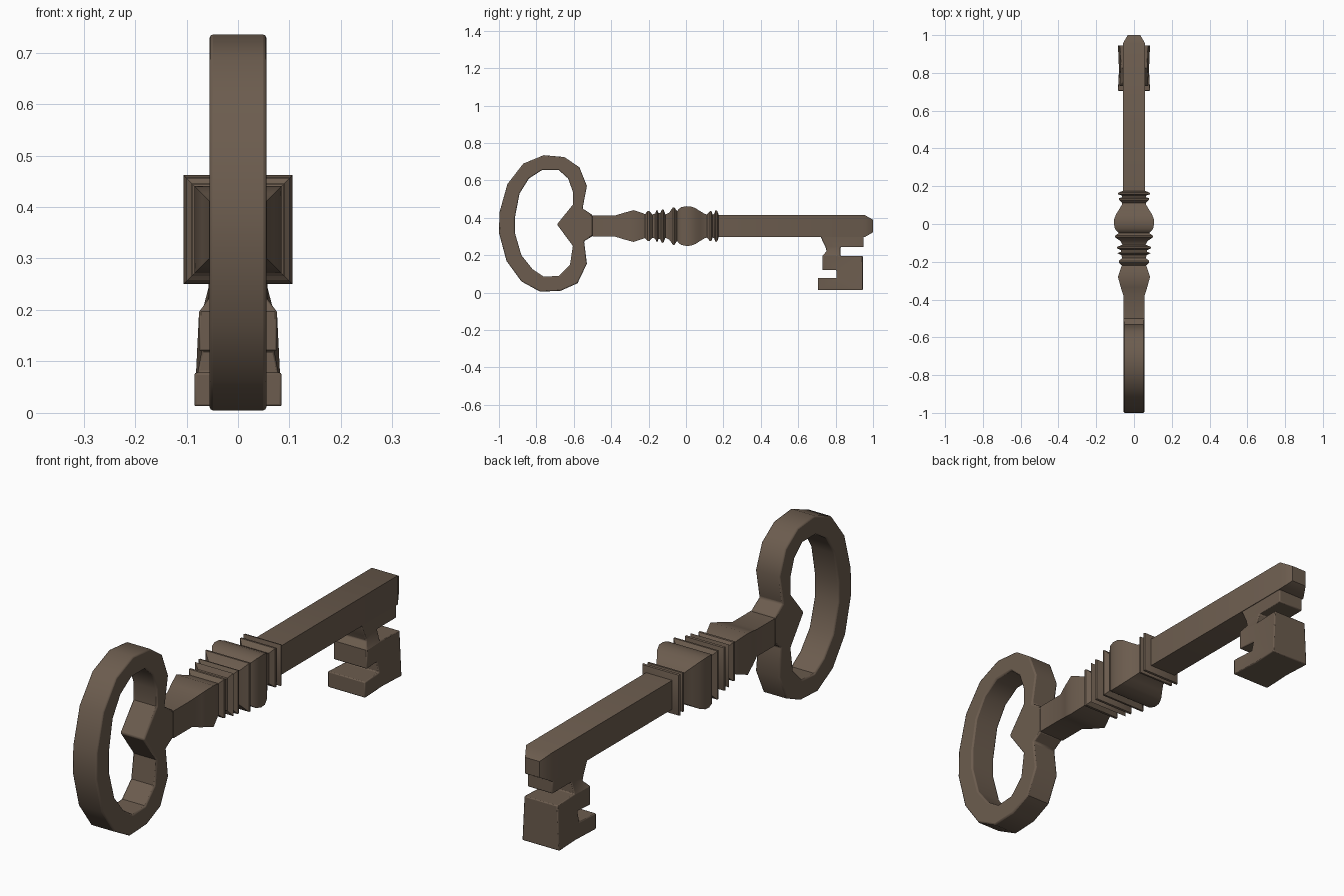
import bpy, bmesh, math

if "Cube" in bpy.data.objects:
    bpy.data.objects.remove(bpy.data.objects["Cube"])

AXIS_Z = 0.356  # height of the shaft centre line

bronze = bpy.data.materials.new("dark bronze")
bronze.diffuse_color = (0.15, 0.108, 0.077, 1)
bronze.use_nodes = True
bronze.node_tree.nodes["Principled BSDF"].inputs["Base Color"].default_value = bronze.diffuse_color


def finish(bm, name, bevel=0.0, angle=35):
    bmesh.ops.recalc_face_normals(bm, faces=bm.faces)
    mesh = bpy.data.meshes.new(name)
    bm.to_mesh(mesh)
    bm.free()
    ob = bpy.data.objects.new(name, mesh)
    bpy.context.collection.objects.link(ob)
    mesh.materials.append(bronze)
    bpy.ops.object.select_all(action='DESELECT')
    bpy.context.view_layer.objects.active = ob
    ob.select_set(True)
    if bevel:
        mod = ob.modifiers.new("soft edges", 'BEVEL')
        mod.width = bevel
        mod.segments = 2
        mod.limit_method = 'ANGLE'
        mod.angle_limit = math.radians(50)
    bpy.ops.object.shade_smooth_by_angle(angle=math.radians(angle))
    return ob


def plate(name, loops, half_width, bevel=0.0):
    """Fill side outlines (y, z), then thicken them along x."""
    bm = bmesh.new()
    for loop in loops:
        vs = [bm.verts.new((0, y, z)) for y, z in loop]
        for a, b in zip(vs, vs[1:] + vs[:1]):
            bm.edges.new((a, b))
    bmesh.ops.triangle_fill(bm, use_beauty=True, edges=bm.edges[:])
    left = bm.verts[:]
    ext = bmesh.ops.extrude_face_region(bm, geom=bm.faces[:], use_keep_orig=True)
    right = [g for g in ext["geom"] if isinstance(g, bmesh.types.BMVert)]
    for group, sign in ((left, -1), (right, 1)):
        for v in group:
            v.co.x = sign * half_width(v.co.y, v.co.z)
    return finish(bm, name, bevel)


def square_turning(name, profile):
    """Square rings along y; profile holds (y, half size)."""
    bm = bmesh.new()
    rings = [[bm.verts.new((sx * h, y, AXIS_Z + sz * h))
              for sx, sz in ((-1, -1), (1, -1), (1, 1), (-1, 1))] for y, h in profile]
    for a, b in zip(rings, rings[1:]):
        for i in range(4):
            j = (i + 1) % 4
            bm.faces.new((a[i], a[j], b[j], b[i]))
    bm.faces.new(rings[0])
    bm.faces.new(rings[-1])
    return finish(bm, name)


# Ring-shaped handle with a heart point inside
outer = [(-.50, .415), (-.553, .45), (-.53, .57), (-.57, .67), (-.65, .725),
         (-.76, .735), (-.87, .69), (-.955, .58), (-.997, .43), (-1.0, .32),
         (-.96, .17), (-.88, .06), (-.78, .005), (-.67, .01), (-.58, .05),
         (-.53, .155), (-.545, .275), (-.50, .302)]
inner = [(-.69, .365), (-.605, .47), (-.605, .54), (-.63, .61), (-.68, .655),
         (-.77, .655), (-.84, .61), (-.89, .53), (-.915, .40), (-.915, .32),
         (-.88, .20), (-.82, .125), (-.76, .085), (-.68, .09), (-.62, .15),
         (-.605, .25)]
plate("handle_ring", [outer, inner], lambda y, z: .055, .006)

# Flared collar behind the handle
square_turning("flared_collar", [
    (-.50, .056), (-.38, .056), (-.335, .070), (-.28, .085), (-.215, .063)])

# Thin turned rings before the knob
square_turning("front_rings", [
    (-.22, .063), (-.205, .080), (-.195, .080), (-.18, .062),
    (-.165, .067), (-.155, .088), (-.147, .070), (-.138, .070),
    (-.128, .090), (-.12, .088), (-.11, .062), (-.09, .072),
    (-.07, .100), (-.062, .100), (-.045, .076)])

# Rounded square knob in the middle
square_turning("knob", [
    (-.05, .076), (-.04, .090), (-.025, .101), (0, .106), (.025, .105),
    (.05, .096), (.075, .080), (.10, .065), (.12, .060)])

# Two thin rings after the knob
square_turning("rear_rings", [
    (.11, .060), (.128, .080), (.136, .080), (.142, .062),
    (.15, .064), (.158, .085), (.166, .083), (.175, .060)])

# Long square shaft with chamfered tip
square_turning("shaft", [(.17, .0595), (.955, .0595), (1.0, .033)])


# Toothed bit, flaring toward its lower end and pinched in the middle
def bit_width(y, z):
    if z > .22:
        return .057
    base = .076 if z > .1 else .085
    return base - (.006 if .78 < y < .84 else 0)


plate("toothed_bit", [[
    (.72, .31), (.72, .298), (.745, .245), (.752, .222), (.73, .197), (.73, .12),
    (.805, .12), (.805, .078), (.705, .078), (.705, .013), (.83, .013), (.945, .013),
    (.945, .197), (.825, .197), (.825, .243), (.95, .243), (.95, .31)]], bit_width, .004)
